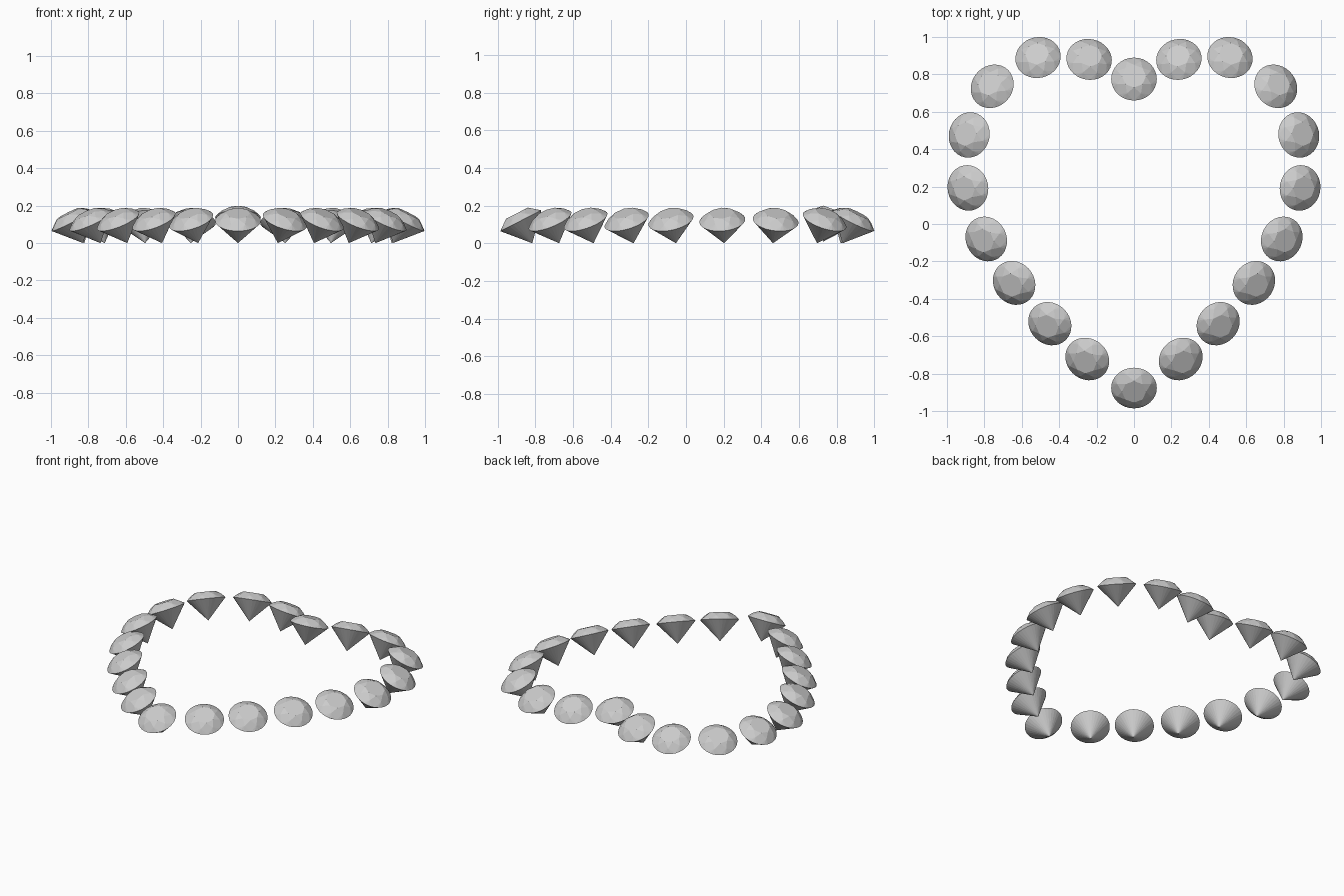
import bpy, bmesh, math
from mathutils import Vector

if "Cube" in bpy.data.objects:
    bpy.data.objects.remove(bpy.data.objects["Cube"])

R, PAV, CROWN = 0.122, 0.134, 0.045   # girdle radius, cone depth, crown height


def ring(n, r, z, off=0.0):
    return [(r * math.cos(2 * math.pi * (i + off) / n),
             r * math.sin(2 * math.pi * (i + off) / n), z) for i in range(n)]


# Shared faceted gem: table, star points, girdle and culet joined by a hull
bm = bmesh.new()
points = (ring(8, 0.53 * R, CROWN) + ring(8, 0.80 * R, 0.56 * CROWN, 0.5)
          + ring(32, R, 0.0) + [(0, 0, -PAV)])
for p in points:
    bm.verts.new(p)
bmesh.ops.convex_hull(bm, input=bm.verts)
bmesh.ops.dissolve_limit(bm, angle_limit=0.01, verts=bm.verts, edges=bm.edges)
bmesh.ops.recalc_face_normals(bm, faces=bm.faces)
gem_mesh = bpy.data.meshes.new("gem")
bm.to_mesh(gem_mesh)
bm.free()

# Right half of the heart outline, from notch to tip, then mirrored
half = [(0, 0.775), (0.24, 0.88), (0.513, 0.89), (0.758, 0.736), (0.881, 0.476),
        (0.888, 0.193), (0.79, -0.08), (0.641, -0.315), (0.45, -0.533),
        (0.25, -0.722), (0, -0.877)]
heart = half + [(-x, y) for x, y in half[-2:0:-1]]

# Gems lean outwards, square to the outline
for i, (x, y) in enumerate(heart):
    ax, ay = heart[i - 1]
    bx, by = heart[(i + 1) % len(heart)]
    out = Vector((ay - by, bx - ax, 0)).normalized()
    tilt = math.radians(20 if i == 0 else 27)
    axis = out * math.sin(tilt) + Vector((0, 0, math.cos(tilt)))
    gem = bpy.data.objects.new(f"gem_{i + 1:02d}", gem_mesh)
    gem.location = (x, y, 0.135 if i == 0 else PAV * math.cos(tilt))
    gem.rotation_mode = 'QUATERNION'
    gem.rotation_quaternion = Vector((0, 0, 1)).rotation_difference(axis)
    bpy.context.collection.objects.link(gem)
